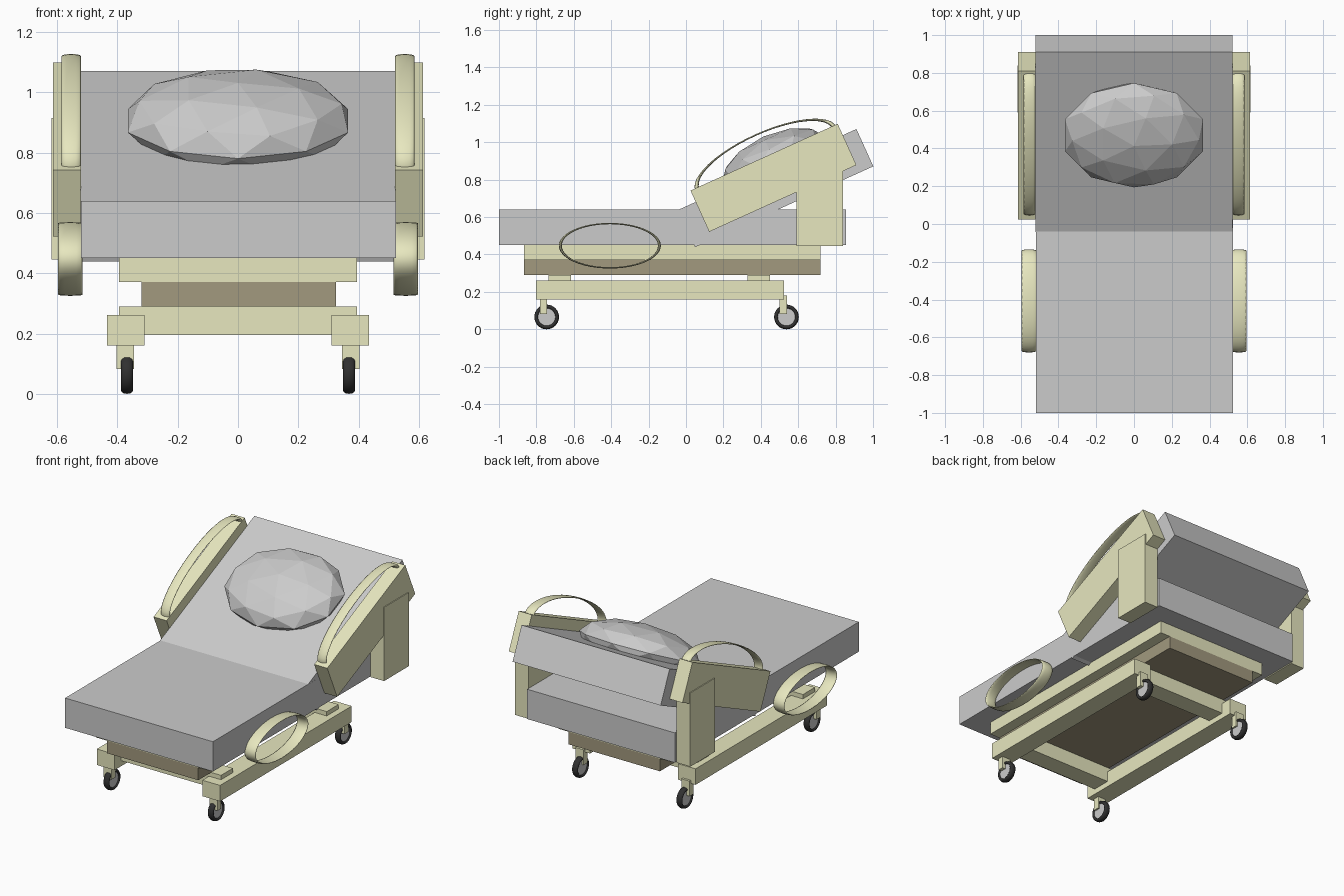
import bpy, math

if "Cube" in bpy.data.objects:
    bpy.data.objects.remove(bpy.data.objects["Cube"])

TILT = math.radians(24.4)


def material(name, rgb):
    m = bpy.data.materials.new(name)
    m.diffuse_color = (*rgb, 1)
    m.use_nodes = True
    m.node_tree.nodes["Principled BSDF"].inputs["Base Color"].default_value = m.diffuse_color
    return m


cream = material("cream_paint", (0.8, 0.8, 0.52))
brown = material("brown_panel", (0.36, 0.32, 0.21))
black = material("black_rubber", (0.03, 0.03, 0.03))


def finish(name, mat):
    ob = bpy.context.object
    ob.name = name
    if mat:
        ob.data.materials.append(mat)
    return ob


def box(name, center, size, mat=None, tilt=0):
    bpy.ops.mesh.primitive_cube_add(size=1, location=center, rotation=(tilt, 0, 0))
    bpy.context.object.scale = size
    return finish(name, mat)


def span(name, x, y, z, mat=None):
    return box(name, [(a + b) / 2 for a, b in (x, y, z)],
               [abs(b - a) for a, b in (x, y, z)], mat)


def ring(name, center, half, minor, mat, tilt=0, segs=48, sides=12):
    # Torus lying in the yz plane; half = outer half extents (x, y, z)
    bpy.ops.mesh.primitive_torus_add(major_radius=1, minor_radius=minor,
                                     major_segments=segs, minor_segments=sides)
    ob = finish(name, mat)
    for v in ob.data.vertices:
        x, y, z = v.co
        v.co = (z / minor * half[0], x / (1 + minor) * half[1], -y / (1 + minor) * half[2])
    # (x,y,z) -> (z,x,-y) mirrors the torus, so restore outward normals
    ob.data.flip_normals()
    ob.location = center
    ob.rotation_euler = (tilt, 0, 0)
    ob.data.shade_smooth()
    return ob


# Mattress and raised backrest
span("mattress", (-0.52, 0.523), (-1.0, 0.855), (0.45, 0.64))
box("backrest", (0, 0.48, 0.755), (1.045, 1.046, 0.219), tilt=TILT)

# Faceted pillow
bpy.ops.mesh.primitive_ico_sphere_add(subdivisions=2, radius=1,
                                      location=(0, 0.47, 0.905), rotation=(TILT, 0, 0))
bpy.context.object.scale = (0.384, 0.303, 0.138)
finish("pillow", None)

# Deck and lift panel under the mattress
span("deck", (-0.395, 0.395), (-0.865, 0.72), (0.37, 0.45), cream)
span("lift_panel", (-0.32, 0.325), (-0.865, 0.72), (0.29, 0.37), brown)

# Chassis cross bars
for n, y in (("front", -0.675), ("rear", 0.39)):
    span(n + "_cross_bar", (-0.395, 0.395), (y - 0.06, y + 0.06), (0.195, 0.29), cream)

for n, s in (("left", -1), ("right", 1)):
    # Chassis rail
    span(n + "_chassis_rail", (s * 0.31, s * 0.435), (-0.802, 0.525), (0.16, 0.262), cream)
    # Head side guard with its bracket and grab ring
    box(n + "_side_guard", (s * 0.567, 0.4675, 0.81), (0.092, 0.864, 0.242), cream, TILT)
    span(n + "_guard_bracket", (s * 0.522, s * 0.618), (0.59, 0.84), (0.445, 0.915), cream)
    ring(n + "_head_grab_ring", (s * 0.553, 0.427, 0.912), (0.032, 0.414, 0.142), 0.03, cream, TILT)
    # Foot grab ring
    ring(n + "_foot_grab_ring", (s * 0.556, -0.407, 0.447), (0.04, 0.273, 0.122), 0.03, cream)
    # Casters
    for e, y in (("front", -0.745), ("rear", 0.537)):
        tag = f"{e}_{n}_"
        span(tag + "caster_fork", (s * 0.345, s * 0.402), (y - 0.036, y + 0.002),
             (0.083, 0.18), cream)
        ring(tag + "tyre", (s * 0.368, y, 0.066), (0.02, 0.066, 0.066), 0.2, black, segs=32)
        bpy.ops.mesh.primitive_cylinder_add(vertices=32, radius=0.05, depth=0.024,
                                            location=(s * 0.368, y, 0.066),
                                            rotation=(0, math.pi / 2, 0))
        finish(tag + "wheel_hub", None)
        bpy.ops.object.shade_smooth_by_angle()
